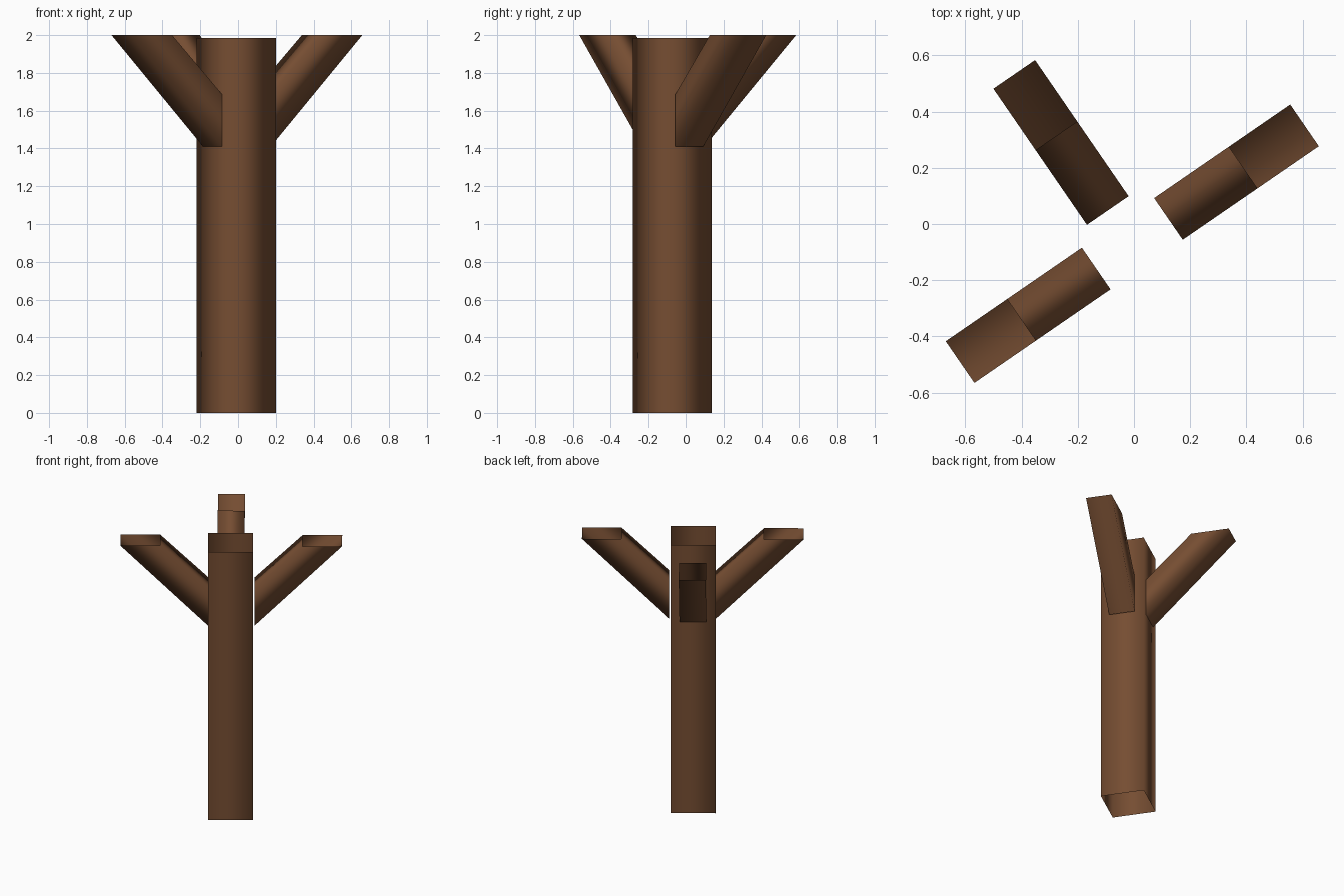
import bpy
from math import cos, sin, radians
from mathutils import Vector

cube = bpy.data.objects.get("Cube")
if cube:
    bpy.data.objects.remove(cube, do_unlink=True)

# Bark colour
bark = bpy.data.materials.new("brown bark")
bark.use_nodes = True
colour = (0.18, 0.075, 0.032, 1)
bark.diffuse_color = colour
bsdf = next(n for n in bark.node_tree.nodes if n.type == 'BSDF_PRINCIPLED')
bsdf.inputs["Base Color"].default_value = colour
bsdf.inputs["Roughness"].default_value = 0.9

UP = Vector((0, 0, 1))
TURN = radians(34.5)
CENTRE = Vector((-0.01, -0.073, 0))
SIDE = 0.302
TRUNK_TOP = 1.985


def tube(name, start, end):
    """Open, smooth-shaded tube between two rings of equal length."""
    n = len(start)
    faces = [(i, (i + 1) % n, n + (i + 1) % n, n + i) for i in range(n)]
    mesh = bpy.data.meshes.new(name)
    mesh.from_pydata(start + end, [], faces)
    mesh.materials.append(bark)
    mesh.shade_smooth()
    obj = bpy.data.objects.new(name, mesh)
    bpy.context.collection.objects.link(obj)
    return obj


def direction(quarter):
    a = TURN + radians(90 * quarter)
    return Vector((cos(a), sin(a), 0))


# Trunk: open square tube
base = [CENTRE + (direction(q) + direction(q + 1)) * SIDE / 2 for q in range(4)]
tube("trunk", base, [p + UP * TRUNK_TOP for p in base])


# Branches: square tubes rising from three trunk faces, cut level at the top
def branch(name, quarter, offset):
    out = direction(quarter)
    half = UP.cross(out) * 0.09
    root = CENTRE + out * offset
    low, high, top = UP * 1.41, UP * 1.685, UP * 2
    near = [root - half + low, root + half + low,
            root + half + high, root - half + high]
    far, mid = root + out * 0.588 + top, root + out * 0.323 + top
    tube(name, near, [far - half, far + half, mid + half, mid - half])


branch("left_branch", 0, 0.161)
branch("back_branch", 1, 0.147)
branch("right_branch", 2, 0.151)
